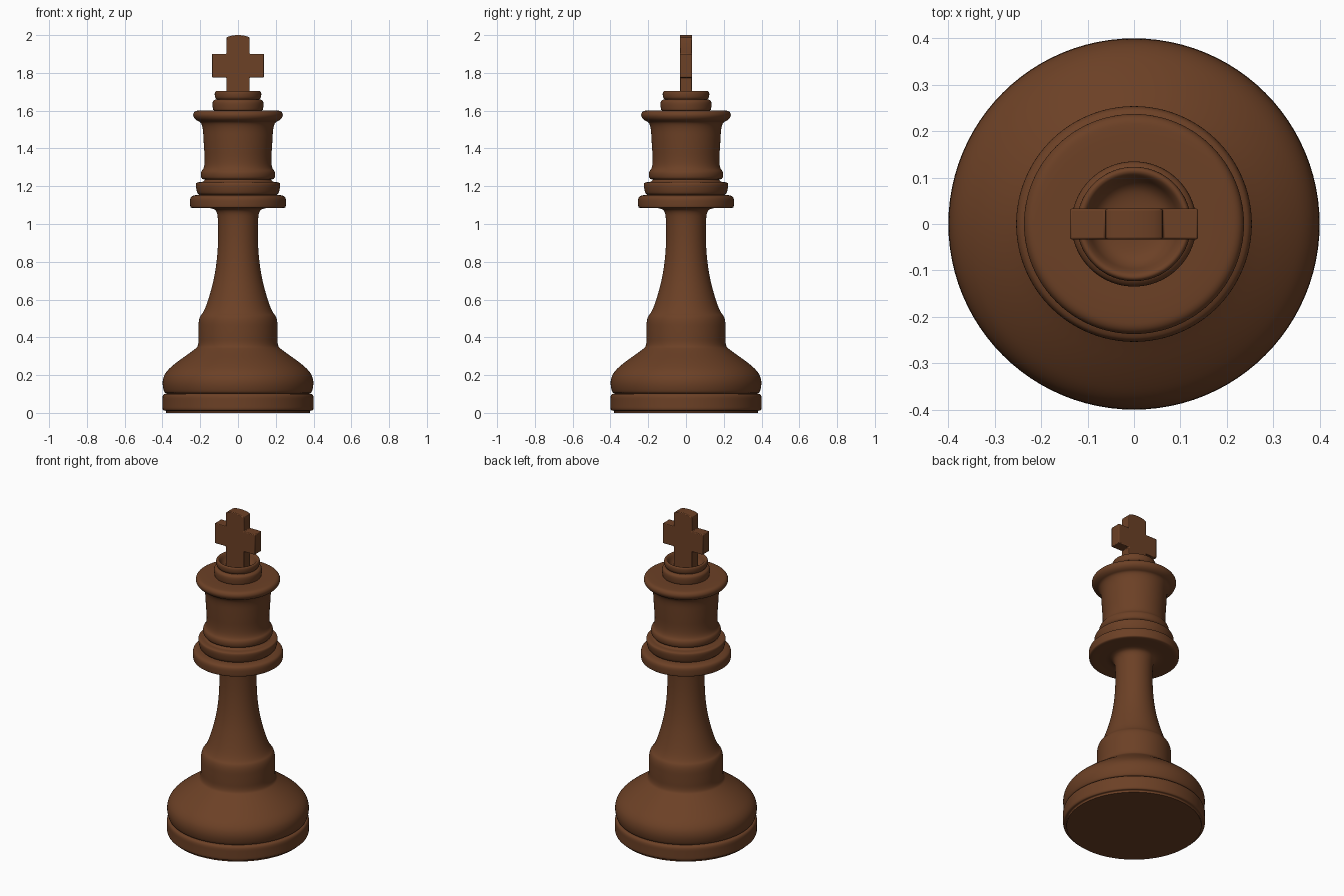
import bpy, bmesh, math
from mathutils import Vector, Matrix

old = bpy.data.objects.get("Cube")
if old:
    bpy.data.objects.remove(old, do_unlink=True)

wood = bpy.data.materials.new("dark_brown_wood")
wood.use_nodes = True
WOOD = (0.15, 0.052, 0.019, 1)
wood.diffuse_color = WOOD
bsdf = next(n for n in wood.node_tree.nodes if n.type == "BSDF_PRINCIPLED")
bsdf.inputs["Base Color"].default_value = WOOD
bsdf.inputs["Roughness"].default_value = 0.5


def finish(name, bm, angle):
    """Turn a bmesh into a wooden object with sharp edges above the angle."""
    bmesh.ops.recalc_face_normals(bm, faces=bm.faces)
    mesh = bpy.data.meshes.new(name)
    bm.to_mesh(mesh)
    bm.free()
    mesh.materials.append(wood)
    obj = bpy.data.objects.new(name, mesh)
    bpy.context.collection.objects.link(obj)
    bpy.ops.object.select_all(action="DESELECT")
    obj.select_set(True)
    bpy.context.view_layer.objects.active = obj
    bpy.ops.object.shade_smooth_by_angle(angle=math.radians(angle))
    return obj


def soften(points, rounds=3):
    """Round a profile by corner cutting; a repeated point stays sharp."""
    pts = [Vector(p) for p in points]
    for _ in range(rounds):
        cut = [pts[0]]
        for a, b in zip(pts, pts[1:]):
            cut += [a.lerp(b, 0.25), a.lerp(b, 0.75)]
        pts = cut + [pts[-1]]
    clean = [pts[0]]
    for p in pts[1:]:
        if (p - clean[-1]).length > 0.0008:
            clean.append(p)
    return clean


def lathe(name, profile, steps=96):
    """Spin a (radius, height) profile around the z axis."""
    bm = bmesh.new()
    verts = [bm.verts.new((r, 0, z)) for r, z in soften(profile)]
    edges = [bm.edges.new(pair) for pair in zip(verts, verts[1:])]
    bmesh.ops.spin(bm, geom=verts + edges, cent=(0, 0, 0), axis=(0, 0, 1),
                   angle=math.tau, steps=steps, use_duplicate=False)
    bmesh.ops.remove_doubles(bm, verts=bm.verts, dist=0.0003)
    return finish(name, bm, 50)


# Turned parts, stacked from the foot to the top cup
foot_top = (0.375, 0.103)
body_top = (0.195, 1.085)
collar_top = (0.175, 1.235)
crown_top = (0.128, 1.602)

lathe("foot_disc", [(0, 0), (0.38, 0), (0.38, 0), (0.38, 0.012), (0.4, 0.012),
                    (0.4, 0.05), (0.4, 0.098), foot_top])

lathe("body", [foot_top, (0.392, 0.108), (0.402, 0.165), (0.385, 0.215),
               (0.33, 0.265), (0.23, 0.335), (0.209, 0.355), (0.21, 0.42),
               (0.208, 0.505), (0.18, 0.535), (0.15, 0.62), (0.12, 0.74),
               (0.105, 0.88), (0.105, 1.02), (0.112, 1.07), (0.14, 1.085), body_top])

lathe("collar_rings", [body_top, (0.25, 1.083), (0.254, 1.1), (0.254, 1.14),
                       (0.235, 1.152), (0.205, 1.155), (0.205, 1.155),
                       (0.217, 1.165), (0.226, 1.215), (0.21, 1.222),
                       (0.185, 1.222), collar_top])

lathe("crown", [collar_top, (0.195, 1.24), (0.198, 1.275), (0.18, 1.295),
                (0.175, 1.34), (0.181, 1.42), (0.187, 1.535), (0.225, 1.55),
                (0.24, 1.575), (0.23, 1.598), (0.2, 1.602), crown_top, crown_top])

lathe("top_cup", [crown_top, (0.133, 1.605), (0.136, 1.645), (0.125, 1.658),
                  (0.113, 1.66), (0.113, 1.66), (0.122, 1.67), (0.124, 1.695),
                  (0.117, 1.705), (0.105, 1.7), (0.088, 1.665), (0.06, 1.65),
                  (0, 1.648)])

# Cross with a gently arched top
half, arm, arm_low, arm_high = 0.062, 0.138, 1.776, 1.9
right_side = [(half, 1.64), (half, arm_low), (arm, arm_low), (arm, arm_high), (half, arm_high)]
arch = [(half * math.cos(t), 1.982 + 0.018 * math.sin(t))
        for t in (math.pi * i / 12 for i in range(13))]
outline = right_side + arch + [(-x, z) for x, z in reversed(right_side)]

bm = bmesh.new()
face = bm.faces.new([bm.verts.new((x, -0.033, z)) for x, z in outline])
side = bmesh.ops.extrude_face_region(bm, geom=[face])
bmesh.ops.translate(bm, vec=(0, 0.066, 0),
                    verts=[v for v in side["geom"] if isinstance(v, bmesh.types.BMVert)])
cross = finish("cross", bm, 30)
bevel = cross.modifiers.new("soft_edges", "BEVEL")
bevel.width = 0.004
bevel.segments = 2
bevel.limit_method = "ANGLE"
bevel.angle_limit = math.radians(40)
